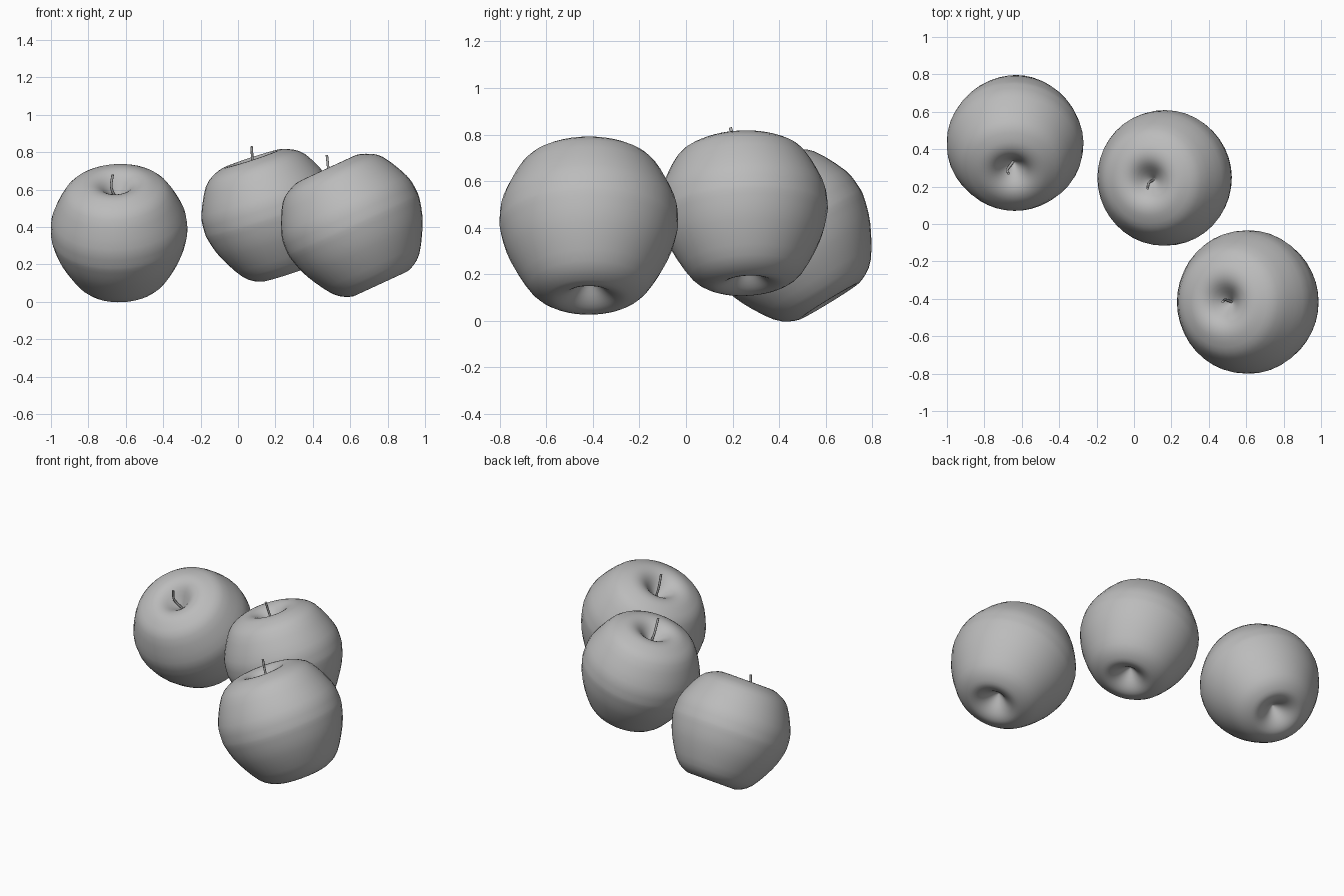
import bpy
import bmesh
import math
from mathutils import Vector

if "Cube" in bpy.data.objects:
    bpy.data.objects.remove(bpy.data.objects["Cube"], do_unlink=True)

grey = bpy.data.materials.new("plain grey")
grey.use_nodes = True
grey.diffuse_color = (0.5, 0.5, 0.5, 1)
grey.node_tree.nodes["Principled BSDF"].inputs["Base Color"].default_value = (0.5, 0.5, 0.5, 1)

# Half outline of a fruit of radius 1: base dimple, side, stem hollow
OUTLINE = [(0, -0.66), (0.07, -0.71), (0.2, -0.84), (0.33, -0.91), (0.47, -0.9),
           (0.67, -0.76), (0.89, -0.39), (0.985, -0.1), (1, 0.06), (0.965, 0.3),
           (0.77, 0.68), (0.57, 0.82), (0.4, 0.86), (0.25, 0.81), (0.1, 0.66), (0, 0.55)]


def smooth_path(points, steps):
    """Catmull-Rom curve through the points."""
    pts = [Vector(p) for p in points]
    pts = [2 * pts[0] - pts[1]] + pts + [2 * pts[-1] - pts[-2]]
    path = []
    for a, b, c, d in zip(pts, pts[1:], pts[2:], pts[3:]):
        for i in range(steps):
            t = i / steps
            path.append(0.5 * (2 * b + (c - a) * t + (2 * a - 5 * b + 4 * c - d) * t * t
                               + (3 * b - a - 3 * c + d) * t ** 3))
    return path + [pts[-2]]


def add_body(name, centre, axis, radius):
    """Spin the outline into a fruit and lean it along the axis."""
    bm = bmesh.new()
    verts = [bm.verts.new((max(r, 0), 0, z)) for r, z in smooth_path(OUTLINE, 3)]
    edges = [bm.edges.new(pair) for pair in zip(verts, verts[1:])]
    bmesh.ops.spin(bm, geom=verts + edges, cent=(0, 0, 0), axis=(0, 0, 1),
                   angle=math.tau, steps=40, use_merge=True)
    bmesh.ops.remove_doubles(bm, verts=bm.verts, dist=0.0005)
    bmesh.ops.recalc_face_normals(bm, faces=bm.faces)
    for face in bm.faces:
        face.smooth = True
    mesh = bpy.data.meshes.new(name)
    bm.to_mesh(mesh)
    bm.free()
    mesh.materials.append(grey)
    body = bpy.data.objects.new(name, mesh)
    bpy.context.collection.objects.link(body)
    body.location = centre
    body.scale = (radius,) * 3
    body.rotation_mode = 'QUATERNION'
    body.rotation_quaternion = Vector((0, 0, 1)).rotation_difference(Vector(axis))


def add_stem(name, points):
    """Thin bent stalk along a smooth path."""
    curve = bpy.data.curves.new(name, 'CURVE')
    curve.dimensions = '3D'
    curve.bevel_depth = 0.007
    curve.bevel_resolution = 2
    curve.use_fill_caps = True
    path = smooth_path(points, 5)
    spline = curve.splines.new('POLY')
    spline.points.add(len(path) - 1)
    for point, co in zip(spline.points, path):
        point.co = (*co, 1)
    spline.use_smooth = True
    curve.materials.append(grey)
    bpy.context.collection.objects.link(bpy.data.objects.new(name, curve))


# Three leaning fruits: name, centre, axis, radius, stem path
FRUITS = [
    ("left_back", (-0.635, 0.44, 0.37), (-0.05, -0.52, 0.85), 0.365,
     [(-0.645, 0.335, 0.54), (-0.677, 0.29, 0.61), (-0.67, 0.27, 0.68)]),
    ("middle", (0.17, 0.247, 0.47), (-0.31, -0.05, 0.95), 0.362,
     [(0.108, 0.237, 0.645), (0.08, 0.22, 0.74), (0.073, 0.19, 0.83)]),
    ("right_front", (0.615, -0.417, 0.415), (-0.42, 0, 0.91), 0.383,
     [(0.525, -0.417, 0.6), (0.488, -0.405, 0.69), (0.475, -0.415, 0.785)]),
]
for side, centre, axis, radius, stem in FRUITS:
    add_body(side + "_fruit", centre, axis, radius)
    add_stem(side + "_stem", stem)
